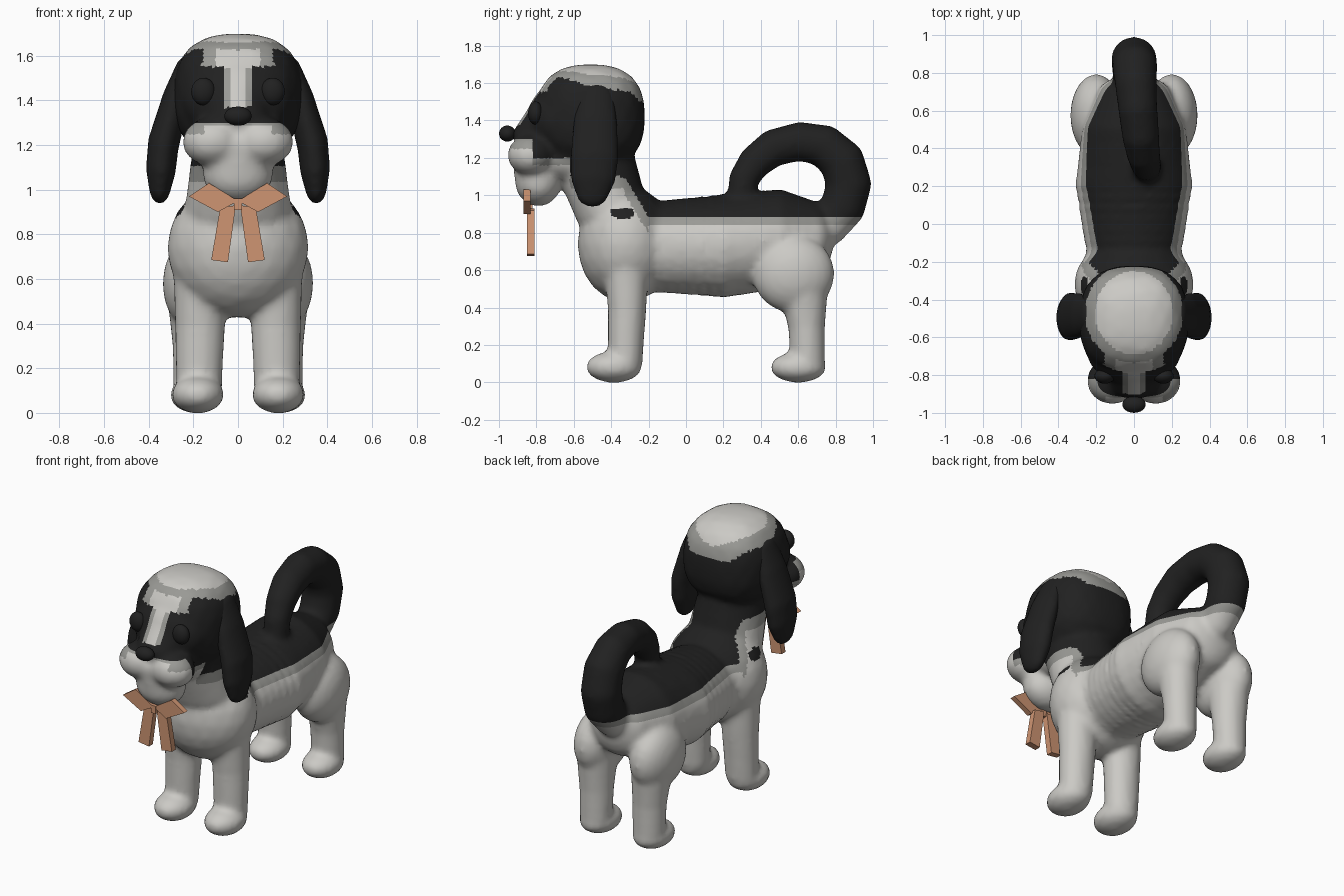
import bpy, bmesh, math
from mathutils import Matrix, Vector

cube = bpy.data.objects.get("Cube")
if cube:
    bpy.data.objects.remove(cube, do_unlink=True)


def material(name, rgb):
    m = bpy.data.materials.new(name)
    m.use_nodes = True
    m.diffuse_color = (*rgb, 1)
    bsdf = next(n for n in m.node_tree.nodes if n.type == 'BSDF_PRINCIPLED')
    bsdf.inputs["Base Color"].default_value = (*rgb, 1)
    bsdf.inputs["Roughness"].default_value = 0.8
    return m


LIGHT = material("pale fur", (0.60, 0.59, 0.56))
MID = material("grey fur", (0.32, 0.32, 0.30))
BLACK = material("black fur", (0.015, 0.015, 0.015))
TAN = material("tan ribbon", (0.62, 0.30, 0.17))


def blob(bm, c, r, power=2.0, detail=3):
    """Ellipsoid; a power above two makes it boxier."""
    vs = bmesh.ops.create_icosphere(bm, subdivisions=detail, radius=1)["verts"]
    for v in vs:
        n = sum(abs(k) ** power for k in v.co) ** (1 / power)
        v.co = Vector([c[i] + r[i] * v.co[i] / n for i in range(3)])


def chain(bm, stations, steps=7):
    """Row of overlapping ellipsoids through (x, y, z, rx, ry, rz) stations."""
    for a, b in zip(stations, stations[1:]):
        for s in range(steps + 1):
            t = s / steps
            q = [u + (w - u) * t for u, w in zip(a, b)]
            blob(bm, q[:3], q[3:])


def finish(bm, name, mats, smooth=True):
    bmesh.ops.recalc_face_normals(bm, faces=bm.faces)
    me = bpy.data.meshes.new(name)
    bm.to_mesh(me)
    bm.free()
    ob = bpy.data.objects.new(name, me)
    bpy.context.collection.objects.link(ob)
    for m in mats:
        me.materials.append(m)
    for p in me.polygons:
        p.use_smooth = smooth
    return ob


def fuse(ob, voxel, rounds):
    """Melt overlapping parts into one soft skin."""
    rm = ob.modifiers.new("fuse", 'REMESH')
    rm.mode = 'VOXEL'
    rm.voxel_size = voxel
    sm = ob.modifiers.new("soften", 'SMOOTH')
    sm.factor = 0.5
    sm.iterations = rounds
    dg = bpy.context.evaluated_depsgraph_get()
    new = bpy.data.meshes.new_from_object(ob.evaluated_get(dg))
    ob.modifiers.clear()
    ob.data = new


# Torso, neck and head
bm = bmesh.new()
chain(bm, [(0, -.2, .725, .25, .08, .245), (0, .2, .73, .315, .1, .28),
           (0, .5, .765, .28, .1, .27), (0, .68, .77, .2, .11, .2)])
blob(bm, (0, -.32, .74), (.318, .26, .315))
chain(bm, [(0, -.4, .92, .24, .2, .15), (0, -.48, 1.15, .21, .22, .15)])
blob(bm, (0, -.51, 1.42), (.29, .29, .28), 2.6)
blob(bm, (0, -.68, 1.4), (.25, .17, .2))
chain(bm, [(0, -.72, 1.42, .15, .13, .13), (0, -.83, 1.32, .13, .1, .07)])
blob(bm, (0, -.62, 1.2), (.2, .2, .14))
chain(bm, [(0, -.8, 1.2, .16, .13, .1), (0, -.79, 1.075, .16, .125, .135)])

# Cheeks, legs and paws
for s in (-1, 1):
    blob(bm, (s * .115, -.83, 1.215), (.135, .125, .11))
    chain(bm, [(s * .17, -.32, .62, .12, .12, .12), (s * .17, -.315, .4, .115, .105, .1),
               (s * .175, -.325, .12, .105, .095, .09)])
    blob(bm, (s * .18, -.385, .082), (.118, .15, .085))
    blob(bm, (s * .2, .575, .58), (.138, .22, .21))
    chain(bm, [(s * .195, .63, .5, .12, .13, .12), (s * .19, .645, .3, .105, .1, .1),
               (s * .19, .65, .12, .1, .095, .09)])
    blob(bm, (s * .19, .6, .08), (.115, .15, .082))

# Curled tail
path = [(0, .76, .84, .11), (0, .84, .94, .12), (0, .87, 1.06, .122), (.005, .835, 1.18, .12),
        (.01, .74, 1.265, .112), (.02, .61, 1.288, .105), (.035, .47, 1.255, .1),
        (.05, .37, 1.18, .09), (.065, .31, 1.09, .08), (.07, .295, 1.0, .075)]
chain(bm, [(x, y, z, r, r, r) for x, y, z, r in path], 4)

coat = finish(bm, "dog_body", [LIGHT, MID, BLACK])
fuse(coat, .018, 7)
for m in (LIGHT, MID, BLACK):
    if m.name not in coat.data.materials:
        coat.data.materials.append(m)


def coat_colour(p):
    """0 pale, 1 grey, 2 black."""
    x, y, z = abs(p.x), p.y, p.z
    if x > .2 and ((y + .34) / .065) ** 2 + ((z - .905) / .03) ** 2 < 1:
        return 2
    # crown patch and blaze
    if z > 1.5 and y > -.75:
        if math.hypot(x / .205, (y + .47) / .22) < 1:
            return 0
        if math.hypot(x / .26, (y + .47) / .265) < 1:
            return 1
    if z > 1.37 and y < -.6:
        wide = .07 if z > 1.55 else 0
        if x < .033 + wide:
            return 0
        if x < .062 + wide * 1.4:
            return 1
    # lower edge of the black coat
    if y < -.82:
        edge, band = 1.3, (.012 if x < .15 else .055)
    elif y < -.62:
        edge, band = 1.2, .04
    elif y < -.33:
        edge, band = 1.1, .06
    else:
        edge, band = .885 + max(0, -.2 - y) * 1.65, (.09 if y < -.2 else .045)
    return 2 if z > edge else 1 if z > edge - band else 0


bm = bmesh.new()
bm.from_mesh(coat.data)
for level in (.84, .885, 1.288, 1.3):
    bmesh.ops.bisect_plane(bm, geom=bm.verts[:] + bm.edges[:] + bm.faces[:],
                           plane_co=(0, 0, level), plane_no=(0, 0, 1))
for side in (-.062, -.033, .033, .062):
    top = [f for f in bm.faces if f.calc_center_median().z > 1.33]
    geom = list({g for f in top for g in (*f.verts, *f.edges)}) + top
    bmesh.ops.bisect_plane(bm, geom=geom, plane_co=(side, 0, 0), plane_no=(1, 0, 0))
for f in bm.faces:
    f.material_index = coat_colour(f.calc_center_median())
    f.smooth = True
bm.to_mesh(coat.data)
bm.free()

# Ears and eyes
for s, side in ((1, "left"), (-1, "right")):
    bm = bmesh.new()
    chain(bm, [(s * .235, -.48, 1.52, .05, .1, .08), (s * .285, -.485, 1.38, .06, .12, .1),
               (s * .335, -.49, 1.2, .07, .13, .1), (s * .345, -.495, 1.1, .068, .122, .1),
               (s * .35, -.5, 1.02, .05, .09, .085)])
    fuse(finish(bm, side + "_ear", [BLACK]), .016, 6)
    ear = bpy.data.objects[side + "_ear"]
    for p in ear.data.polygons:
        p.use_smooth = True
    bm = bmesh.new()
    blob(bm, (s * .155, -.805, 1.44), (.055, .04, .062))
    finish(bm, side + "_eye", [BLACK])

# Nose
bm = bmesh.new()
blob(bm, (0, -.955, 1.33), (.062, .045, .043))
finish(bm, "nose", [BLACK])


def plate(name, outline, y, depth):
    """Flat ribbon piece from an (x, z) outline."""
    bm = bmesh.new()
    face = bm.faces.new([bm.verts.new((x, y - depth / 2, z)) for x, z in outline])
    ext = bmesh.ops.extrude_face_region(bm, geom=[face])["geom"]
    bmesh.ops.translate(bm, vec=(0, depth, 0),
                        verts=[g for g in ext if isinstance(g, bmesh.types.BMVert)])
    finish(bm, name, [TAN], False)


# Ribbon bow
for s, side in ((1, "left"), (-1, "right")):
    plate(side + "_bow_loop", [(0, .95), (s * .13, 1.03), (s * .22, .97), (s * .09, .9)], -.85, .035)
    plate(side + "_bow_tail", [(s * .01, .93), (s * .08, .92), (s * .12, .685), (s * .045, .675)], -.83, .04)
bm = bmesh.new()
bmesh.ops.create_cube(bm, size=1, matrix=Matrix.LocRotScale(Vector((0, -.845, .935)), None, Vector((.035, .05, .05))))
finish(bm, "bow_knot", [TAN], False)
